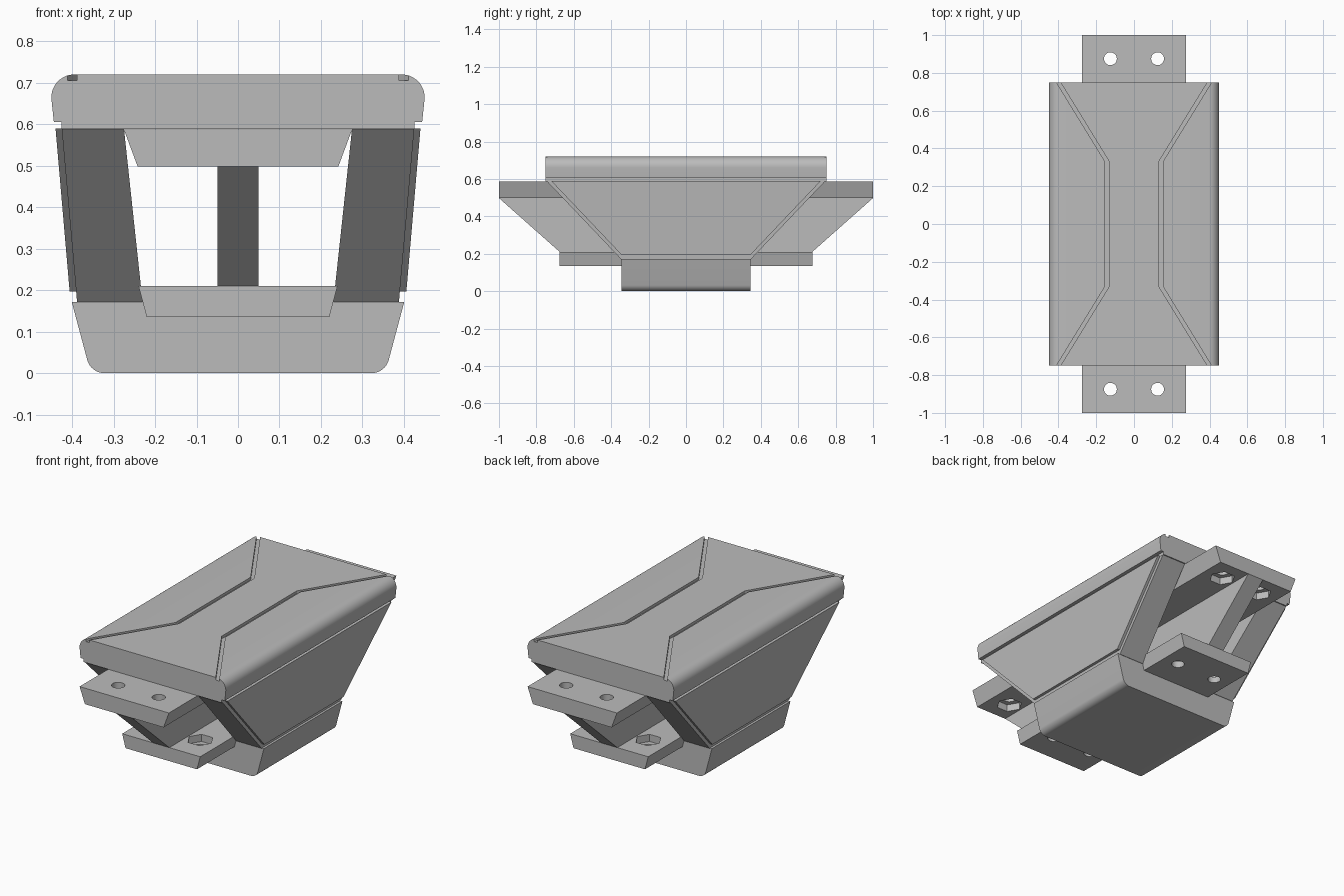
import bpy, bmesh, math
from mathutils import Matrix

cube = bpy.data.objects.get("Cube")
if cube:
    bpy.data.objects.remove(cube, do_unlink=True)

GREY = (0.5, 0.5, 0.5, 1)
mat = bpy.data.materials.new("plain grey")
mat.use_nodes = True
mat.diffuse_color = GREY
mat.node_tree.nodes["Principled BSDF"].inputs["Base Color"].default_value = GREY


def make(name, bm):
    bmesh.ops.recalc_face_normals(bm, faces=bm.faces)
    me = bpy.data.meshes.new(name)
    bm.to_mesh(me)
    bm.free()
    me.materials.append(mat)
    ob = bpy.data.objects.new(name, me)
    bpy.context.collection.objects.link(ob)
    return ob


def extrude(name, points, shift):
    """Prism from a closed outline moved along a vector."""
    bm = bmesh.new()
    face = bm.faces.new([bm.verts.new(p) for p in points])
    res = bmesh.ops.extrude_face_region(bm, geom=[face])
    moved = [v for v in res["geom"] if isinstance(v, bmesh.types.BMVert)]
    bmesh.ops.translate(bm, verts=moved, vec=shift)
    return make(name, bm)


def block(name, low, high):
    """Tapered block; low and high are (z, x_min, x_max, half_y)."""
    bm = bmesh.new()
    for z, x0, x1, y in (low, high):
        for p in ((x0, -y), (x1, -y), (x1, y), (x0, y)):
            bm.verts.new((*p, z))
    bmesh.ops.convex_hull(bm, input=bm.verts)
    bmesh.ops.dissolve_limit(bm, angle_limit=0.001, verts=bm.verts, edges=bm.edges)
    return make(name, bm)


def cut(ob, cutter):
    """Subtract a cutter, then discard it."""
    mod = ob.modifiers.new("cut", 'BOOLEAN')
    mod.operation, mod.solver, mod.object = 'DIFFERENCE', 'EXACT', cutter
    bpy.context.view_layer.objects.active = ob
    bpy.ops.object.modifier_apply(modifier=mod.name)
    bpy.data.objects.remove(cutter, do_unlink=True)


def drills(sides, radius, y, z, depth):
    """Four vertical prisms, mirrored in x and y."""
    bm = bmesh.new()
    for sx in (-1, 1):
        for sy in (-1, 1):
            place = Matrix.Translation((sx * 0.125, sy * y, z)) @ Matrix.Rotation(math.pi / 2, 4, 'Z')
            bmesh.ops.create_cone(bm, cap_ends=True, segments=sides, radius1=radius,
                                  radius2=radius, depth=depth, matrix=place)
    return make("drill", bm)


def arc(cx, cz, r, start, end, steps=10):
    return [(cx + r * math.cos(math.radians(start + (end - start) * i / steps)),
             cz + r * math.sin(math.radians(start + (end - start) * i / steps)))
            for i in range(steps + 1)]


def cap(name, half, half_y):
    """Mirror a half profile in x and extrude it along y."""
    outline = half + [(-x, z) for x, z in reversed(half)]
    return extrude(name, [(x, -half_y, z) for x, z in outline], (0, 2 * half_y, 0))


# Rounded top and bottom caps
top = cap("top_cap", [(0.425, 0.588), (0.425, 0.605), (0.444, 0.605)]
          + arc(0.395, 0.665, 0.055, -5, 90), 0.75)
bottom = cap("bottom_cap", [(0.401, 0.172)] + arc(0.322, 0.043, 0.043, -14, -90), 0.345)

# Bent grooves in the top
for s in (-1, 1):
    path = [(0.409, -0.765), (0.142, -0.33), (0.142, 0.33), (0.409, 0.765)]
    edge = [(s * (x - 0.011), y, 0.705) for x, y in path]
    edge += [(s * (x + 0.011), y, 0.705) for x, y in reversed(path)]
    cut(top, extrude("groove", edge, (0, 0, 0.05)))

# Sloped side walls with raised panels
for s, side in ((1, "left"), (-1, "right")):
    block(side + "_wall", (0.171, s * 0.23, s * 0.388, 0.347), (0.589, s * 0.275, s * 0.425, 0.745))
    block(side + "_panel", (0.197, s * 0.37, s * 0.406, 0.347), (0.59, s * 0.41, s * 0.44, 0.721))

# Inner beam: two flanges joined by a web
upper = block("upper_flange", (0.498, -0.242, 0.242, 1), (0.587, -0.275, 0.275, 1))
lower = block("lower_flange", (0.135, -0.22, 0.22, 0.675), (0.21, -0.24, 0.24, 0.675))
block("web", (0.21, -0.05, 0.05, 0.675), (0.498, -0.05, 0.05, 1))

# Bolt holes with hexagonal nut pockets on the inner faces
for flange, y, z, pocket_z in ((upper, 0.875, 0.54, 0.498), (lower, 0.51, 0.17, 0.21)):
    cut(flange, drills(32, 0.034, y, z, 0.3))
    cut(flange, drills(6, 0.068, y, pocket_z, 0.08))

# Smooth the rounded edges only
bpy.ops.object.select_all(action='DESELECT')
for ob in (top, bottom, upper, lower):
    ob.select_set(True)
bpy.context.view_layer.objects.active = top
bpy.ops.object.shade_smooth_by_angle(angle=math.radians(30))
